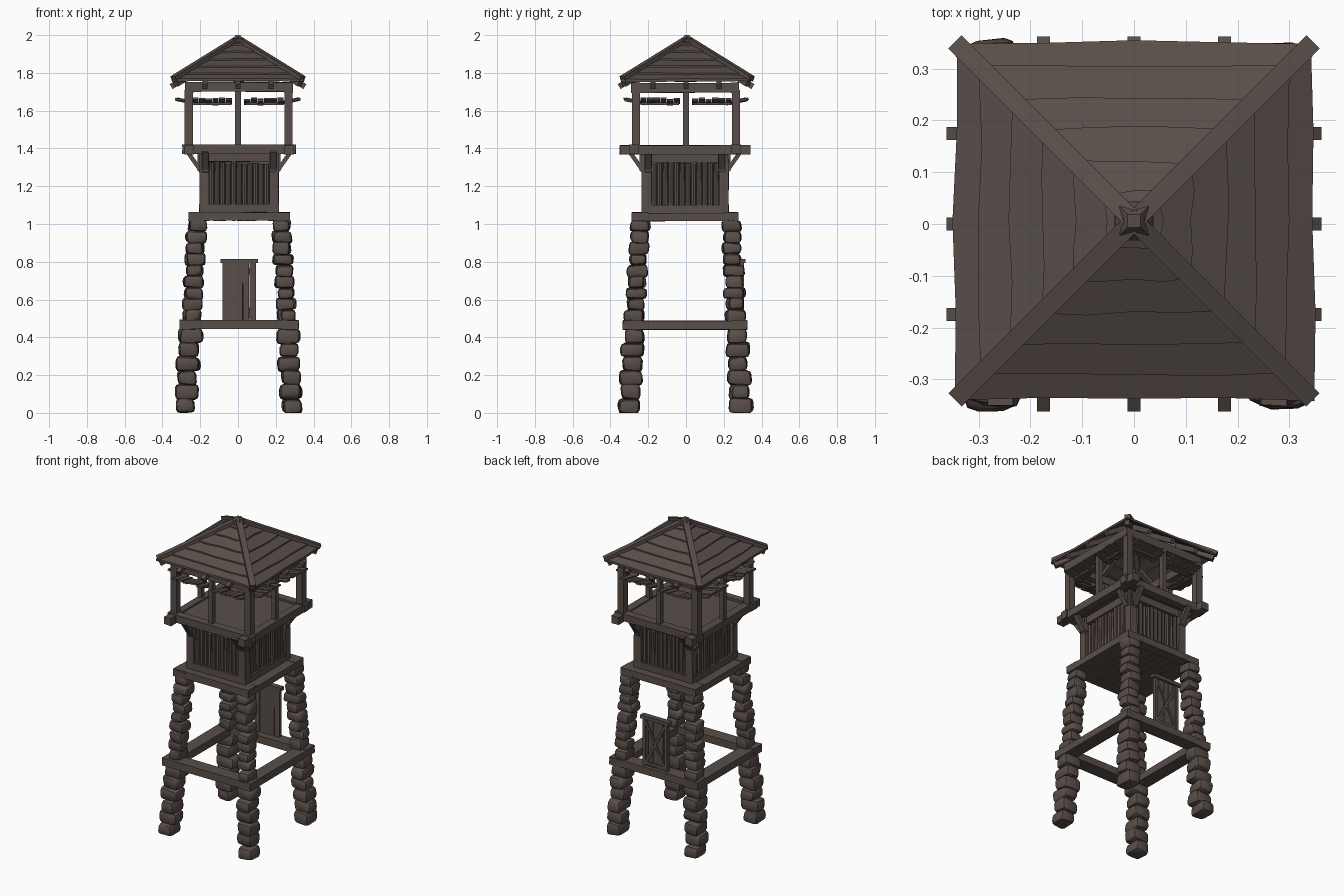
import bpy, bmesh, math, random
from mathutils import Vector, Matrix

if "Cube" in bpy.data.objects:
    bpy.data.objects.remove(bpy.data.objects["Cube"])

random.seed(4)
CX, CY = 0.006, -0.005          # tower body centre
SIDES = (-1, 1)

mat = bpy.data.materials.new("dark weathered brown")
mat.diffuse_color = (0.098, 0.076, 0.067, 1)
mat.use_nodes = True
mat.node_tree.nodes["Principled BSDF"].inputs["Base Color"].default_value = mat.diffuse_color


def finish(name, bm, smooth=False):
    bmesh.ops.recalc_face_normals(bm, faces=bm.faces)
    me = bpy.data.meshes.new(name)
    bm.to_mesh(me)
    bm.free()
    ob = bpy.data.objects.new(name, me)
    bpy.context.collection.objects.link(ob)
    me.materials.append(mat)
    if smooth:
        bpy.ops.object.select_all(action='DESELECT')
        ob.select_set(True)
        bpy.context.view_layer.objects.active = ob
        bpy.ops.object.shade_smooth_by_angle(angle=math.radians(40))
    return ob


def add_box(bm, c, s, jitter=0.0):
    vs = bmesh.ops.create_cube(bm, size=1)['verts']
    for v in vs:
        v.co = Vector([c[i] + v.co[i] * s[i] + random.uniform(-jitter, jitter) for i in range(3)])
    return vs


def add_bar(bm, p, q, w, h):
    """Rectangular bar from p to q; w sideways, h in the upright direction."""
    p, q = Vector(p), Vector(q)
    d = (q - p).normalized()
    side = d.cross(Vector((0, 0, 1))).normalized()
    up = side.cross(d)
    rot = Matrix((d, side, up)).transposed()
    for v in bmesh.ops.create_cube(bm, size=1)['verts']:
        v.co = (p + q) / 2 + rot @ Vector((v.co.x * (q - p).length, v.co.y * w, v.co.z * h))


def add_stone(bm, c, s):
    vs = add_box(bm, c, s, 0.008)
    edges = list({e for v in vs for e in v.link_edges})
    bmesh.ops.bevel(bm, geom=edges, offset=min(s) * 0.3, segments=2, profile=0.5, affect='EDGES')


def frame(name, ox, oy, z0, z1, w, extx=0.0, exty=0.0):
    """Square of four beams with outer half sizes ox, oy and optional overhangs."""
    bm = bmesh.new()
    zc, h = (z0 + z1) / 2, z1 - z0
    for s in SIDES:
        add_box(bm, (CX, CY + s * (oy - w / 2), zc), (2 * (ox + extx), w, h), 0.002)
        add_box(bm, (CX + s * (ox - w / 2), CY, zc - 0.004), (w, 2 * (oy + exty), h), 0.002)
    finish(name, bm)


# stacked stone legs, leaning inwards
for sx in SIDES:
    for sy in SIDES:
        bm = bmesh.new()
        k = 0
        for z0, z1, n, wide in ((0.0, 0.445, 6, 0.112), (0.485, 1.02, 9, 0.096)):
            h = (z1 - z0) / n
            for i in range(n):
                z = z0 + (i + 0.5) * h
                x = CX + sx * (0.283 - 0.061 * z) + random.uniform(-.007, .007)
                y = CY + sy * (0.295 - 0.055 * z) + random.uniform(-.007, .007)
                a, b = wide * random.uniform(1.0, 1.12), wide * random.uniform(.84, .95)
                size = (a, b) if k % 2 else (b, a)
                add_stone(bm, (x, y, z), (size[0], size[1], h * 1.06))
                k += 1
        for v in bm.verts:
            v.co.z = max(v.co.z, 0)
        finish("stone_leg", bm, True)

# beam frames around the legs
frame("middle_frame", 0.315, 0.33, 0.445, 0.492, 0.085)
frame("lower_platform_frame", 0.268, 0.282, 1.02, 1.062, 0.085)

# boarded floor of the enclosed room
bm = bmesh.new()
for i in range(9):
    add_box(bm, (CX + (i - 4) * 0.046, CY, 1.035), (0.044, 0.44, 0.035), 0.003)
finish("lower_floor", bm)

# door standing on the back of the middle frame
bm = bmesh.new()
for i in range(5):
    add_box(bm, (0.007 + (i - 2) * 0.035, 0.293, 0.643), (0.033, 0.014, 0.305), 0.001)
for s in SIDES:
    add_box(bm, (0.007 + s * 0.078, 0.297, 0.643), (0.02, 0.022, 0.305))
    add_bar(bm, (0.007 - s * 0.068, 0.303, 0.51), (0.007 + s * 0.068, 0.303, 0.78), 0.008, 0.016)
add_box(bm, (0.007, 0.303, 0.51), (0.14, 0.008, 0.02))
add_box(bm, (0.007, 0.297, 0.805), (0.2, 0.035, 0.022))
finish("back_door", bm)

# enclosed room: corner posts, rails, backing and upright logs
HX, HY = 0.21, 0.23
bm = bmesh.new()
for sx in SIDES:
    for sy in SIDES:
        add_box(bm, (CX + sx * (HX - .025), CY + sy * (HY - .025), 1.22), (.05, .05, .32), .002)
finish("room_corner_posts", bm)
frame("room_bottom_rail", HX, HY, 1.06, 1.105, 0.045)
frame("room_top_rail", HX - .004, HY - .004, 1.33, 1.378, 0.045)
bm = bmesh.new()
for s in SIDES:
    add_box(bm, (CX, CY + s * (HY - .036), 1.22), (.36, .01, .3))
    add_box(bm, (CX + s * (HX - .036), CY, 1.22), (.01, .4, .3))
finish("room_inner_wall", bm)
bm = bmesh.new()
for axis, half, n in ((0, HX, 11), (1, HY, 12)):
    step = (2 * (half if axis == 0 else HY) - 0.1) / n
    for s in SIDES:
        for i in range(n):
            t = (i - (n - 1) / 2) * step
            d = s * ((HY if axis == 0 else HX) - 0.024) + random.uniform(-.004, .004)
            top = random.uniform(1.315, 1.335)
            pos = (CX + t, CY + d) if axis == 0 else (CX + d, CY + t)
            bmesh.ops.create_cone(bm, cap_ends=True, segments=8, radius1=step * .54, radius2=step * .48,
                                  depth=top - 1.09, matrix=Matrix.Translation((*pos, (top + 1.09) / 2)))
finish("upright_log_wall", bm, True)

# slanted braces carrying the deck, two on each wall
bm = bmesh.new()
for a in SIDES:
    for b in SIDES:
        add_bar(bm, (CX + a * .18, CY + b * .215, 1.27), (CX + a * .18, CY + b * .295, 1.385), .035, .022)
        add_bar(bm, (CX + a * .195, CY + b * .195, 1.27), (CX + a * .275, CY + b * .195, 1.385), .035, .022)
        add_box(bm, (CX + a * .18, CY + b * .225, 1.325), (.042, .03, .09))
        add_box(bm, (CX + a * .205, CY + b * .195, 1.325), (.03, .042, .09))
finish("deck_braces", bm)

# lookout deck with beams running past the corners
frame("deck_beams", 0.288, 0.295, 1.372, 1.42, 0.05, 0.012, 0.05)
bm = bmesh.new()
add_box(bm, (CX, CY, 1.395), (.5, .51, .022))
finish("deck_floor", bm)

# lookout posts and the beam ring they carry
bm = bmesh.new()
for a in SIDES:
    add_box(bm, (0, a * .265, 1.56), (.03, .03, .3))
    add_box(bm, (a * .265, 0, 1.56), (.03, .03, .3))
    for b in SIDES:
        add_box(bm, (a * .264 + .003, b * .264, 1.56), (.043, .043, .3))
finish("lookout_posts", bm)
frame("roof_ring_beam", 0.285, 0.285, 1.70, 1.75, 0.045)

# raised shutters, two per side, made of slats
bm = bmesh.new()
for side in range(4):
    rot = Matrix.Rotation(side * math.pi / 2, 4, 'Z')
    for a in SIDES:
        for i in range(6):
            x = a * .137 + (i - 2.5) * .035
            zj = random.uniform(-.006, .006)
            p = rot @ Vector((x, -.215, 1.638 + zj))
            q = rot @ Vector((x, -.325 + random.uniform(-.008, .008), 1.66 + zj))
            add_bar(bm, p, q, .033, .01)
        add_bar(bm, rot @ Vector((a * .137 - .1, -.255, 1.637)), rot @ Vector((a * .137 + .1, -.255, 1.637)), .02, .012)
finish("raised_shutters", bm)


# hollow hipped roof of overlapping board courses
def roof_z(r):
    return 1.982 - 0.635 * r


RY = 0.006
SEG = 4
corners = [Vector((-1, -1)), Vector((1, -1)), Vector((1, 1)), Vector((-1, 1))]
bm = bmesh.new()
edges_r = [0.346, 0.298, 0.238, 0.178, 0.113, 0.055]
for i, a in enumerate(edges_r):
    b = max((edges_r + [0.0])[i + 1] - 0.012, 0.004)
    wob = [random.uniform(-.005, .005) for _ in range(4 * SEG)]
    rings = []
    for r, dz, w in ((a, .006, 1), (b, -.004, 0), (b, -.016, 0), (a, -.008, 1)):
        ring = []
        for c in range(4):
            for k in range(SEG):
                p = corners[c].lerp(corners[(c + 1) % 4], k / SEG)
                rr = r + w * wob[c * SEG + k]
                ring.append(bm.verts.new((p.x * rr, p.y * rr + RY, roof_z(rr) + dz)))
        rings.append(ring)
    n = 4 * SEG
    for j in range(4):
        r0, r1 = rings[j], rings[(j + 1) % 4]
        for k in range(n):
            bm.faces.new((r0[k], r0[(k + 1) % n], r1[(k + 1) % n], r1[k]))
finish("roof_boards", bm)

# hip boards on the roof edges and rafters underneath
bm = bmesh.new()
for c in corners:
    add_bar(bm, (0, RY, roof_z(0)), (c.x * .342, c.y * .342 + RY, roof_z(.342) + .006), .036, .024)
finish("roof_hip_boards", bm)
bm = bmesh.new()
for side in range(4):
    rot = Matrix.Rotation(side * math.pi / 2, 4, 'Z')
    for off in (-.175, 0, .175):
        r0 = max(abs(off), .02)
        add_bar(bm, rot @ Vector((off, -r0, roof_z(r0) - .03)),
                rot @ Vector((off, -.354, roof_z(.354) - .03)), .025, .03)
for c in corners:
    add_bar(bm, (0, 0, roof_z(0) - .035), (c.x * .33, c.y * .33, roof_z(.33) - .03), .03, .03)
finish("rafters", bm)

# roof cap
bm = bmesh.new()
bmesh.ops.create_cone(bm, cap_ends=True, segments=4, radius1=.053, radius2=.018, depth=.035,
                      matrix=Matrix.Translation((0, RY, 1.9825)) @ Matrix.Rotation(math.pi / 4, 4, 'Z'))
add_box(bm, (0, RY, 1.96), (.075, .075, .014))
finish("roof_cap", bm)
